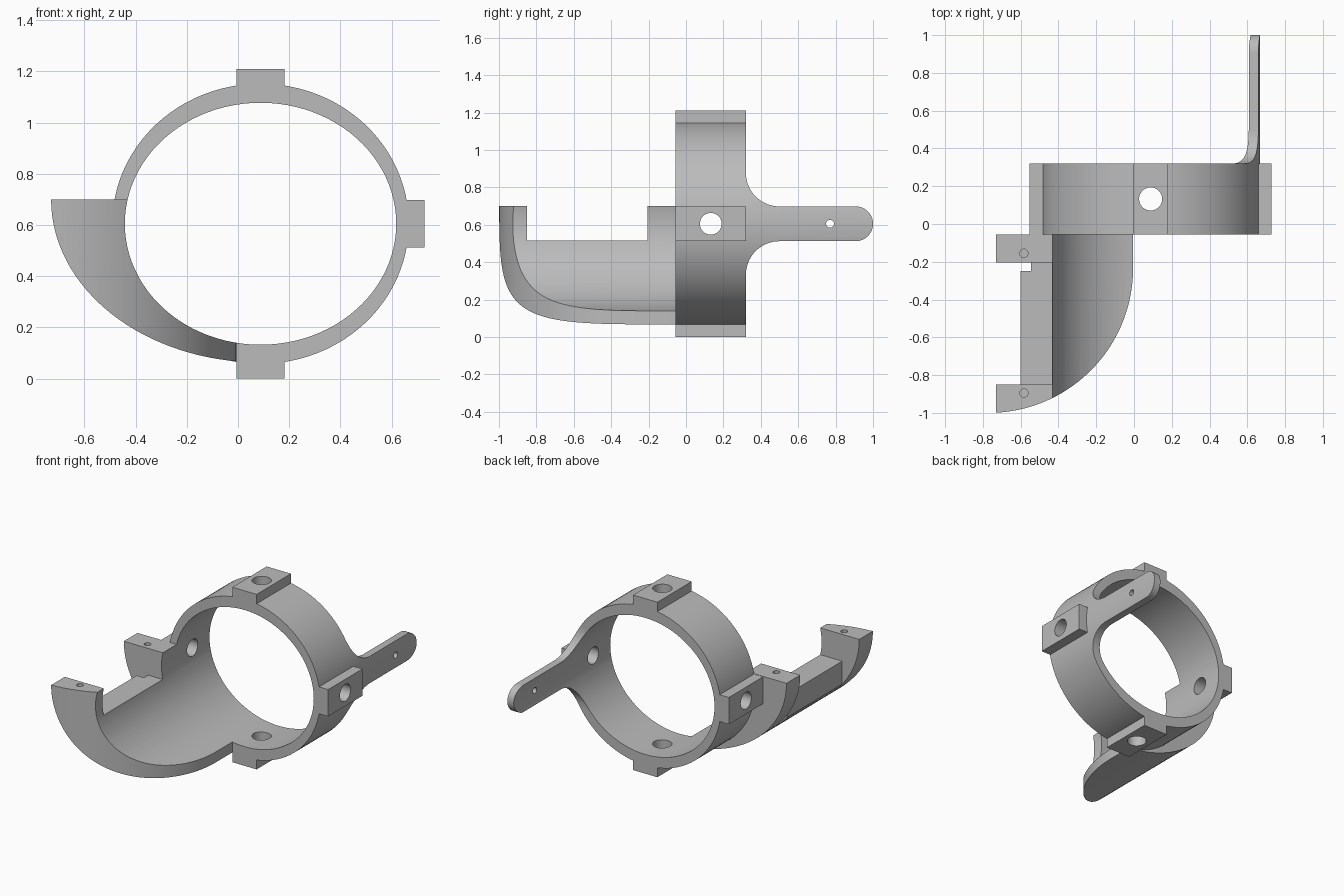
import bpy, bmesh
from math import cos, sin, pi

if "Cube" in bpy.data.objects:
    bpy.data.objects.remove(bpy.data.objects["Cube"], do_unlink=True)

grey = bpy.data.materials.new("plain grey")
grey.use_nodes = True
COLOUR = (0.5, 0.5, 0.5, 1)
grey.diffuse_color = COLOUR
grey.node_tree.nodes["Principled BSDF"].inputs["Base Color"].default_value = COLOUR

CX, CZ = 0.088, 0.605          # ring centre
FRONT, BACK = -0.055, 0.32     # ring depth
MID = (FRONT + BACK) / 2
HALF = 0.093                   # half width of lugs and arm


def arc(cx, cy, rx, ry, start=0, end=360, n=32):
    """Points along an elliptical arc, angles in degrees."""
    angles = [(start + (end - start) * i / n) * pi / 180 for i in range(n + 1)]
    return [(cx + rx * cos(a), cy + ry * sin(a)) for a in angles]


def ellipse(cx, cy, rx, ry, n=96):
    return arc(cx, cy, rx, ry, n=n)[:-1]


def prism(name, points, axis, lo, hi):
    """Extrude a flat outline along an axis; the outline uses the other two axes in order."""
    place = {"x": lambda p, q, d: (d, p, q),
             "y": lambda p, q, d: (p, d, q),
             "z": lambda p, q, d: (p, q, d)}[axis]
    bm = bmesh.new()
    base = bm.faces.new([bm.verts.new(place(p, q, lo)) for p, q in points])
    moved = bmesh.ops.extrude_face_region(bm, geom=[base])["geom"]
    verts = [g for g in moved if isinstance(g, bmesh.types.BMVert)]
    bmesh.ops.translate(bm, verts=verts, vec=place(0, 0, hi - lo))
    bmesh.ops.recalc_face_normals(bm, faces=bm.faces)
    mesh = bpy.data.meshes.new(name)
    bm.to_mesh(mesh)
    bm.free()
    mesh.materials.append(grey)
    obj = bpy.data.objects.new(name, mesh)
    bpy.context.collection.objects.link(obj)
    return obj


def box(name, x0, x1, y0, y1, z0, z1):
    return prism(name, [(x0, y0), (x1, y0), (x1, y1), (x0, y1)], "z", z0, z1)


def combine(obj, operation, *others):
    """Apply booleans and discard the helper solids."""
    for other in others:
        mod = obj.modifiers.new("boolean", "BOOLEAN")
        mod.operation, mod.solver, mod.object = operation, "EXACT", other
        bpy.context.view_layer.objects.active = obj
        bpy.ops.object.modifier_apply(modifier=mod.name)
        bpy.data.objects.remove(other, do_unlink=True)


def bore():
    return prism("bore", ellipse(CX, CZ, 0.53, 0.4725), "y", -1.5, 1.5)


def band(name, y0, y1):
    return prism(name, ellipse(CX, CZ, 0.579, 0.547), "y", y0, y1)


# Ring with four square lugs, each drilled through
ring = band("ring", FRONT, BACK)
for side in (-1, 1):
    x0, x1 = sorted((CX + side * 0.45, CX + side * 0.64))
    z0, z1 = sorted((CZ + side * 0.4, CZ + side * 0.605))
    combine(ring, "UNION",
            box("side_lug", x0, x1, FRONT, BACK, CZ - HALF, CZ + HALF),
            box("end_lug", CX - HALF, CX + HALF, FRONT, BACK, z0, z1))
combine(ring, "DIFFERENCE", bore(),
        prism("cross_hole", ellipse(MID, CZ, 0.058, 0.058, 48), "x", -1, 1),
        prism("upright_hole", ellipse(CX, MID, 0.061, 0.061, 48), "z", -0.5, 1.5))

# Curved cradle: tapered shell trimmed by a rounded plan outline
cradle = prism("cradle", ellipse(0.09, 0.70, 0.82, 0.637, 128), "y", -1.1, FRONT)
plan = arc(-0.77, -0.235, 0.765, 0.765, -90, 0, 48) + [
    (-0.005, FRONT + 0.1), (-0.9, FRONT + 0.1), (-0.9, -1)]
combine(cradle, "INTERSECT", prism("plan_trim", plan, "z", -0.1, 0.70))
combine(cradle, "DIFFERENCE", bore(),
        box("window", -1, -0.2, -0.85, -0.205, 0.515, 1),
        box("flat_cut", -1, -0.6, -0.85, -0.205, 0, 0.9),
        box("notch_cut", -1, -0.545, -0.25, -0.205, 0, 0.95))
for y in (-0.155, -0.895):
    combine(cradle, "DIFFERENCE",
            prism("post_hole", ellipse(-0.583, y, 0.022, 0.022, 24), "z", 0.5, 0.8))

# Rear arm: a strip of the ring wall, flared at the root and rounded at the tip
FLARE = 0.18
arm = band("rear_arm", BACK, 1.1)
combine(arm, "DIFFERENCE", bore())
outline = (arc(BACK + FLARE, CZ - HALF - FLARE, FLARE, FLARE, 180, 90, 16)
           + arc(1 - HALF, CZ, HALF, HALF, -90, 90, 24)
           + arc(BACK + FLARE, CZ + HALF + FLARE, FLARE, FLARE, 270, 180, 16)
           + [(BACK - 0.1, CZ + HALF + FLARE), (BACK - 0.1, CZ - HALF - FLARE)])
combine(arm, "INTERSECT", prism("arm_trim", outline, "x", 0.3, 0.9))
combine(arm, "DIFFERENCE",
        prism("arm_hole", ellipse(0.77, CZ, 0.021, 0.021, 24), "x", 0.4, 0.9))

# Smooth the curved walls, keep the edges crisp
for obj in (ring, cradle, arm):
    bpy.ops.object.select_all(action="DESELECT")
    obj.select_set(True)
    bpy.context.view_layer.objects.active = obj
    bpy.ops.object.shade_smooth_by_angle(angle=pi / 6)
